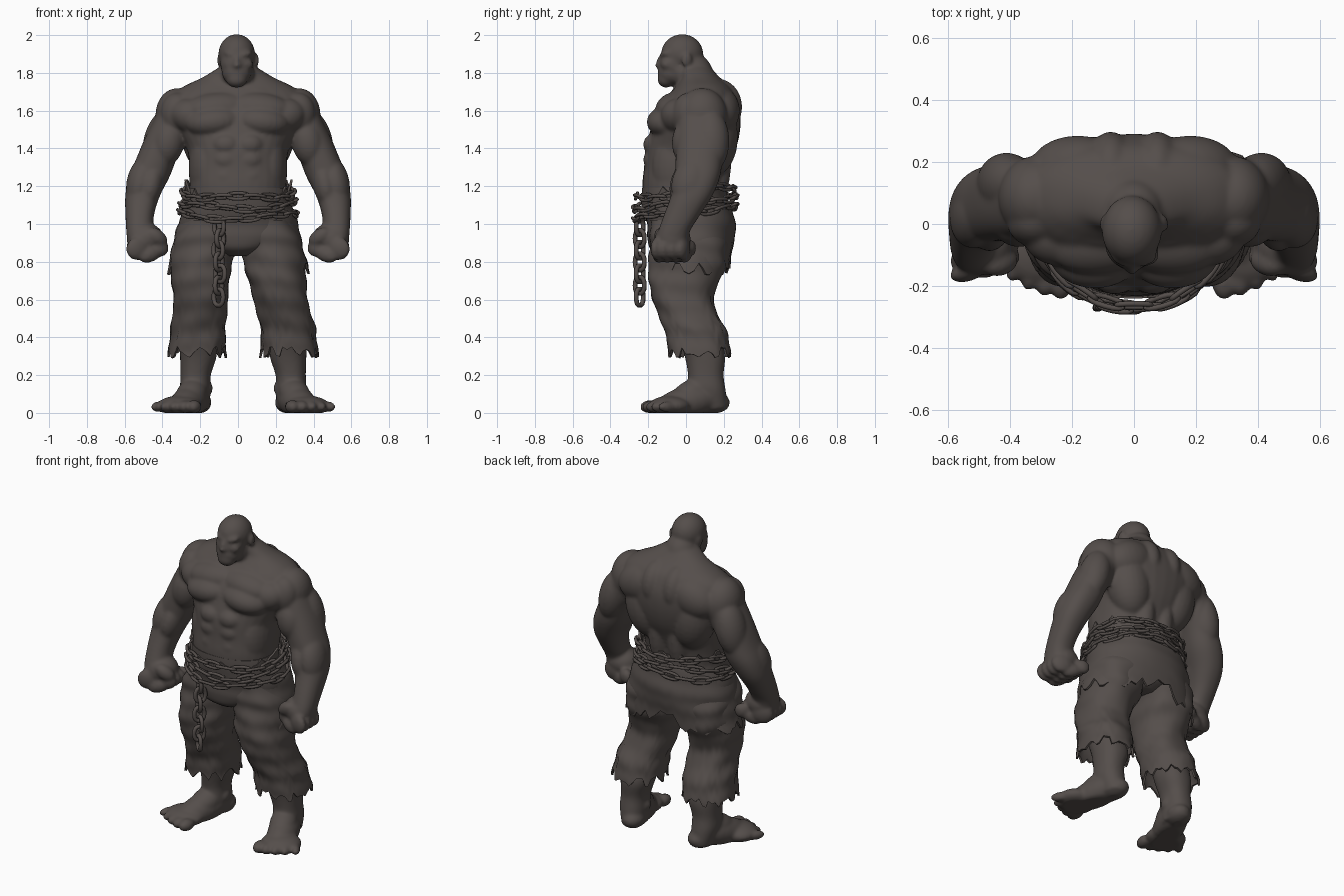
import bpy, bmesh, math, random
from math import sin, cos, pi, radians
from mathutils import Matrix, Vector, Euler

random.seed(4)
if "Cube" in bpy.data.objects:
    bpy.data.objects.remove(bpy.data.objects["Cube"])

mat = bpy.data.materials.new("dark_stone_brown")
mat.use_nodes = True
COLOR = (0.09, 0.076, 0.07, 1)
mat.diffuse_color = COLOR
bsdf = mat.node_tree.nodes["Principled BSDF"]
bsdf.inputs["Base Color"].default_value = COLOR
bsdf.inputs["Roughness"].default_value = 0.8


def clamp(v):
    return max(0.0, min(1.0, v))


def sample(rings, t):
    """Smooth interpolation between rings of (z, cx, cy, rx, ry)."""
    i = min(int(t), len(rings) - 2)
    f = t - i
    p = [Vector(rings[max(0, min(len(rings) - 1, i + k))]) for k in (-1, 0, 1, 2)]
    return 0.5 * (2 * p[1] + (p[2] - p[0]) * f + (2 * p[0] - 5 * p[1] + 4 * p[2] - p[3]) * f * f
                  + (3 * p[1] - p[0] - 3 * p[2] + p[3]) * f ** 3)


def loft(bm, rings, side=1, n=32, steps=4, hem=None, folds=0.0, caps=True):
    rows = []
    count = (len(rings) - 1) * steps
    for r in range(count + 1):
        row = []
        for j in range(n):
            a = 2 * pi * j / n
            length = hem[j] if hem else 1
            z, cx, cy, rx, ry = sample(rings, r / steps * length)
            w = 1 + folds * sin(3 * a + 38 * z) * sin(2 * a - 17 * z)
            ca, sa = cos(a), sin(a)
            x = cx + rx * w * math.copysign(abs(ca) ** 0.88, ca)
            y = cy + ry * w * math.copysign(abs(sa) ** 0.88, sa)
            row.append(bm.verts.new((side * x, y, z)))
        rows.append(row)
    for a, b in zip(rows, rows[1:]):
        for j in range(n):
            k = (j + 1) % n
            bm.faces.new((a[j], a[k], b[k], b[j]))
    if caps:
        bm.faces.new(rows[0])
        bm.faces.new(rows[-1])


def blob(bm, c, r, rot=(0, 0, 0), mirror=True):
    """Ellipsoid muscle, mirrored to both sides by default."""
    m = Matrix.Translation(c) @ Euler([radians(d) for d in rot]).to_matrix().to_4x4() @ Matrix.Diagonal((*r, 1))
    for s in ((1, -1) if mirror else (1,)):
        bmesh.ops.create_uvsphere(bm, u_segments=24, v_segments=16, radius=1,
                                  matrix=Matrix.Diagonal((s, 1, 1, 1)) @ m)


def finish(name, bm):
    # The left leg stands a little wider than the right
    for v in bm.verts:
        if v.co.x > 0:
            v.co.x += 0.055 * clamp((0.75 - v.co.z) / 0.3)
        v.co.z = max(v.co.z, 0)
    bmesh.ops.recalc_face_normals(bm, faces=bm.faces)
    me = bpy.data.meshes.new(name)
    bm.to_mesh(me)
    bm.free()
    ob = bpy.data.objects.new(name, me)
    bpy.context.collection.objects.link(ob)
    me.materials.append(mat)
    return ob


def activate(ob):
    bpy.ops.object.select_all(action='DESELECT')
    ob.select_set(True)
    bpy.context.view_layer.objects.active = ob


# ---- Body: overlapping muscle volumes fused into one skin ----
bm = bmesh.new()
loft(bm, [(1.08, 0, -.02, .25, .205), (1.2, 0, -.02, .257, .212), (1.3, 0, 0, .26, .222),
          (1.4, 0, .025, .27, .24), (1.5, 0, .05, .32, .237), (1.6, 0, .068, .355, .22),
          (1.68, 0, .085, .345, .18), (1.73, 0, .09, .285, .145), (1.775, 0, .075, .19, .105),
          (1.83, 0, .045, .1, .085)])
# Chest and collar
blob(bm, (.125, -.095, 1.54), (.15, .113, .085), (0, 6, 0))
blob(bm, (.1, -.045, 1.61), (.19, .115, .09), (0, 4, -8))
blob(bm, (.24, -.035, 1.57), (.12, .1, .095), (0, -15, 0))
blob(bm, (.1, 0, 1.68), (.14, .075, .04), (-20, 6, 0))
# Back
blob(bm, (.165, .145, 1.46), (.135, .13, .21), (0, 10, 0))
blob(bm, (.18, .18, 1.6), (.16, .105, .12), (0, 20, 0))
blob(bm, (.075, .165, 1.62), (.085, .133, .15))
blob(bm, (.068, .14, 1.34), (.075, .1, .26))
# Abdomen and flanks
for z in (1.42, 1.34, 1.25, 1.16):
    blob(bm, (.062, -.16, z), (.078, .067, .062))
blob(bm, (.165, -.03, 1.3), (.097, .15, .22))
# Arms
for s in (1, -1):
    loft(bm, [(1.66, .31, .085, .08, .1), (1.55, .35, .085, .095, .125), (1.45, .385, .08, .11, .13),
              (1.35, .43, .07, .107, .125), (1.25, .47, .06, .108, .12), (1.15, .505, .03, .092, .11),
              (1.05, .52, -.02, .076, .096), (.97, .52, -.06, .072, .085), (.92, .515, -.075, .072, .085)], s)
blob(bm, (.315, .085, 1.57), (.122, .135, .15), (0, 6, 0))
blob(bm, (.315, .01, 1.575), (.095, .085, .12), (0, 8, 0))
blob(bm, (.37, .01, 1.43), (.085, .085, .125), (0, -12, 0))
blob(bm, (.41, .13, 1.44), (.09, .1, .17), (0, -14, 0))
blob(bm, (.515, .025, 1.22), (.075, .1, .14), (-15, -12, 0))
blob(bm, (.46, .005, 1.21), (.065, .09, .13), (-15, -12, 0))
# Fists, turned so the curled fingertips point inward and back
blob(bm, (.49, -.07, .92), (.1, .095, .085), (0, 0, -20))
for i in range(4):
    y = -.15 + .045 * i
    blob(bm, (.53, y, .87), (.066, .033, .062), (0, 25, -20))
    blob(bm, (.465, y + .012, .838), (.066, .032, .04), (0, 20, -20))
    blob(bm, (.41, y + .036, .872), (.045, .031, .046), (0, 0, -20))
blob(bm, (.43, -.125, .93), (.066, .042, .042), (0, -35, -20))
# Neck and head
blob(bm, (0, .04, 1.79), (.1, .105, .12), (20, 0, 0), False)
blob(bm, (.045, -.005, 1.75), (.035, .045, .1), (25, 15, 0))
blob(bm, (-.007, -.02, 1.9), (.097, .112, .105), mirror=False)
blob(bm, (-.007, -.065, 1.845), (.087, .08, .09), mirror=False)
blob(bm, (-.007, -.075, 1.8), (.078, .075, .068), mirror=False)
blob(bm, (-.007, -.105, 1.765), (.056, .046, .044), mirror=False)
blob(bm, (.034, -.106, 1.898), (.045, .03, .02), (0, -14, 20))
blob(bm, (.045, -.1, 1.845), (.035, .034, .032))
blob(bm, (-.007, -.135, 1.86), (.017, .022, .042), (-18, 0, 0), False)
blob(bm, (-.007, -.143, 1.84), (.024, .021, .016), mirror=False)
blob(bm, (-.007, -.128, 1.795), (.042, .022, .015), mirror=False)
blob(bm, (.095, .005, 1.868), (.015, .028, .038), (-10, 0, 15))
# Lower legs and feet
for s in (1, -1):
    loft(bm, [(.52, .2, .03, .1, .1), (.4, .21, .07, .1, .11), (.3, .21, .1, .097, .107),
              (.2, .224, .105, .08, .094), (.12, .226, .11, .08, .1), (.02, .215, .125, .066, .095)], s)
blob(bm, (.215, .14, .055), (.072, .095, .06), (0, 0, 19))
blob(bm, (.255, .02, .06), (.09, .195, .086), (12, 0, 19))
blob(bm, (.245, .03, .1), (.08, .12, .075), (25, 0, 19))
blob(bm, (.31, -.085, .037), (.12, .11, .054), (0, 0, 19))
blob(bm, (.155, .1, .13), (.022, .035, .035))
for i in range(5):
    blob(bm, (.232 + .048 * i, -.188 + .004 * i * i + .006 * i, .032),
         (.038 - .003 * i, .056, .036 - .002 * i), (0, 0, 8 + 6 * i))
body = finish("body", bm)
activate(body)
remesh = body.modifiers.new("fuse", 'REMESH')
remesh.mode = 'VOXEL'
remesh.voxel_size = 0.0095
soften = body.modifiers.new("soften", 'SMOOTH')
soften.factor, soften.iterations = 0.5, 8
for m in ("fuse", "soften"):
    bpy.ops.object.modifier_apply(modifier=m)
bpy.ops.object.shade_smooth()


# ---- Torn trousers ----
def ragged(n, depth):
    """Jagged hem: random long and short points."""
    return [1 - depth * (random.uniform(.4, 1) if j % 5 in (1, 2, 3) else random.uniform(0, .6)) for j in range(n)]


def cloth(name, parts):
    bm = bmesh.new()
    for args in parts:
        loft(bm, **args)
    ob = finish(name, bm)
    thick = ob.modifiers.new("thickness", 'SOLIDIFY')
    thick.thickness, thick.offset = 0.012, -1
    activate(ob)
    bpy.ops.object.modifier_apply(modifier="thickness")
    bpy.ops.object.shade_smooth_by_angle(angle=radians(45))


def front_amount(j, n, start, width):
    return clamp((-sin(2 * pi * j / n) - start) / width)


LEG = [(1.02, .145, .01, .14, .2), (.94, .165, .012, .163, .205), (.86, .183, .015, .166, .205),
       (.75, .195, 0, .16, .2), (.65, .2, -.02, .147, .172), (.55, .2, 0, .143, .157),
       (.45, .21, .045, .145, .163), (.36, .215, .065, .15, .165), (.29, .222, .068, .16, .168)]
cloth("trouser_legs", [dict(rings=LEG, side=s, n=50, steps=6, hem=ragged(50, .115), folds=.04, caps=False)
                       for s in (1, -1)])
cloth("trouser_seat", [dict(rings=[(1.19, 0, -.015, .264, .217), (1.1, 0, 0, .285, .23), (1.0, 0, .018, .315, .225),
                                   (.93, 0, .01, .29, .215), (.87, 0, 0, .19, .19), (.83, 0, 0, .08, .13)],
                            n=56, folds=.01)])
N = 65
hem = []
for j, h in enumerate(ragged(N, .18)):
    middle_back = clamp((sin(2 * pi * j / N) - .93) / .07)
    hem.append(h * (1 - .92 * front_amount(j, N, .4, .45) - .15 * middle_back))
cloth("torn_overlayer", [dict(rings=[(1.08, 0, .015, .29, .232), (.97, 0, .025, .326, .237),
                                     (.86, 0, .02, .35, .226), (.73, 0, .015, .38, .218)],
                              n=N, steps=6, hem=hem, folds=.02, caps=False)])
hem = [h * (1 - .4 * front_amount(j, N, .2, .5)) for j, h in enumerate(ragged(N, .4))]
cloth("torn_waistband", [dict(rings=[(1.08, 0, 0, .288, .234), (1.15, 0, -.01, .277, .23),
                                     (1.235, 0, -.005, .29, .228)], n=N, hem=hem, caps=False)])


# ---- Chains ----
def chain(name, links, wire):
    """Links are (center, direction, side, half length, half width)."""
    cu = bpy.data.curves.new(name, 'CURVE')
    cu.dimensions = '3D'
    cu.bevel_depth, cu.bevel_resolution = wire, 2
    for c, d, w, hl, hw in links:
        sp = cu.splines.new('POLY')
        sp.points.add(13)
        sp.use_cyclic_u = True
        for i, p in enumerate(sp.points):
            u = 2 * pi * (i + .5) / 14
            q = c + d * hl * cos(u) + w * hw * math.copysign(abs(sin(u)) ** .7, sin(u))
            p.co = (*q, 1)
    ob = bpy.data.objects.new(name, cu)
    bpy.context.collection.objects.link(ob)
    cu.materials.append(mat)
    activate(ob)
    bpy.ops.object.convert(target='MESH')
    bpy.ops.object.shade_smooth()


UP = Vector((0, 0, 1))
for k, (z, rx, ry) in enumerate([(1.168, .288, .258), (1.115, .298, .266), (1.062, .305, .264)]):
    def at(a):
        return Vector((rx * cos(a), ry * sin(a) - .004, z + .03 * sin(a) + .01 * sin(3 * a + 2 * k)))
    links = []
    for i in range(20):
        a = 2 * pi * (i + k / 3) / 20
        d = (at(a + .02) - at(a - .02)).normalized()
        out = UP.cross(d).normalized()
        tilt = radians(20 if i % 2 else -65)
        links.append((at(a), d, UP * cos(tilt) + out * sin(tilt), .056, .017))
    chain("waist_chain_%d" % (k + 1), links, .009)

hang = []
for i in range(7):
    w = Vector((.8, -.6, 0)) if i % 2 == 0 else Vector((.6, .8, 0))
    hang.append((Vector((-.1 + .006 * sin(2 * i), -.245, .985 - .062 * i)), UP, w, .044, .031))
chain("hanging_chain", hang, .0125)
